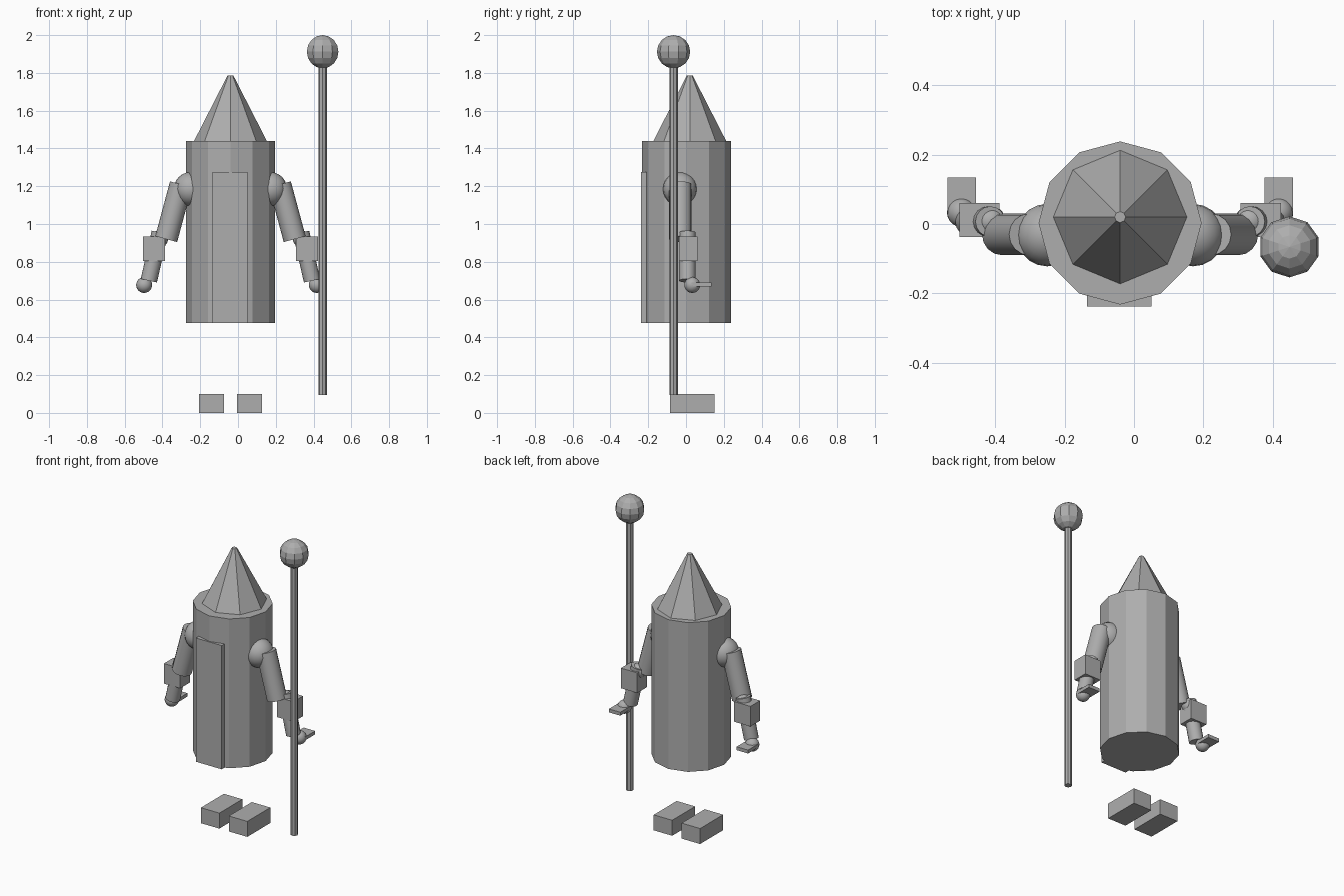
import bpy
from math import pi
from mathutils import Vector

cube = bpy.data.objects.get("Cube")
if cube:
    bpy.data.objects.remove(cube, do_unlink=True)

AXIS = -0.04  # the figure's mirror plane in x

grey = bpy.data.materials.new("plain grey")
grey.use_nodes = True
COLOUR = (0.42, 0.42, 0.42, 1)
grey.diffuse_color = COLOUR
grey.node_tree.nodes["Principled BSDF"].inputs["Base Color"].default_value = COLOUR


def finish(name, smooth=False):
    ob = bpy.context.object
    ob.name = name
    ob.data.materials.append(grey)
    if smooth:
        bpy.ops.object.shade_smooth_by_angle(angle=pi / 5)
    return ob


def box(name, low, high):
    low, high = Vector(low), Vector(high)
    bpy.ops.mesh.primitive_cube_add(size=1, location=(low + high) / 2)
    ob = finish(name)
    ob.scale = high - low
    return ob


def rod(name, start, end, r1, r2, sides, smooth=False):
    start, end = Vector(start), Vector(end)
    d = end - start
    bpy.ops.mesh.primitive_cone_add(vertices=sides, radius1=r1, radius2=r2,
                                    depth=d.length, location=(start + end) / 2)
    ob = finish(name, smooth)
    if abs(d.x) + abs(d.y) > 0.001:
        ob.rotation_euler = d.to_track_quat('Z', 'Y').to_euler()
    return ob


def ball(name, centre, radius, segments=20, rings=12, smooth=True):
    bpy.ops.mesh.primitive_uv_sphere_add(segments=segments, ring_count=rings,
                                         radius=radius, location=centre)
    return finish(name, smooth)


# Robe, front panel and pointed hat
rod("robe", (AXIS, 0.003, 0.475), (AXIS, 0.003, 1.44), 0.235, 0.235, 12)
box("front_panel", (-0.135, -0.238, 0.475), (0.05, -0.205, 1.275))
rod("hat", (AXIS, 0.02, 1.435), (AXIS, 0.02, 1.785), 0.195, 0.016, 8)

# Staff with a faceted orb
rod("staff", (0.448, -0.066, 0.095), (0.448, -0.066, 1.85), 0.0225, 0.0225, 8)
ball("staff_orb", (0.448, -0.066, 1.912), 0.088, 10, 8, smooth=False)

# Arms and feet, mirrored about the figure's axis
for side, s in (("left", 1), ("right", -1)):
    def at(x, y, z):
        return (AXIS + s * x, y, z)

    def mirrored_box(name, x, half, y0, y1, z0, z1):
        c = AXIS + s * x
        box(name, (c - half, y0, z0), (c + half, y1, z1))

    ball(side + "_shoulder", at(0.21, -0.032, 1.185), 0.09)
    rod(side + "_upper_arm", at(0.34, -0.03, 0.92), at(0.262, -0.03, 1.21),
        0.06, 0.06, 16, True)
    ball(side + "_elbow", at(0.375, 0.008, 0.922), 0.045)
    rod(side + "_forearm", at(0.432, 0.007, 0.70), at(0.374, 0.007, 0.955),
        0.044, 0.044, 16, True)
    mirrored_box(side + "_cuff", 0.405, 0.058, -0.038, 0.06, 0.805, 0.935)
    ball(side + "_hand", at(0.457, 0.033, 0.677), 0.042)
    mirrored_box(side + "_fingers", 0.457, 0.041, 0.03, 0.134, 0.668, 0.69)
    mirrored_box(side + "_foot", 0.1, 0.066, -0.085, 0.15, 0.0, 0.1)
